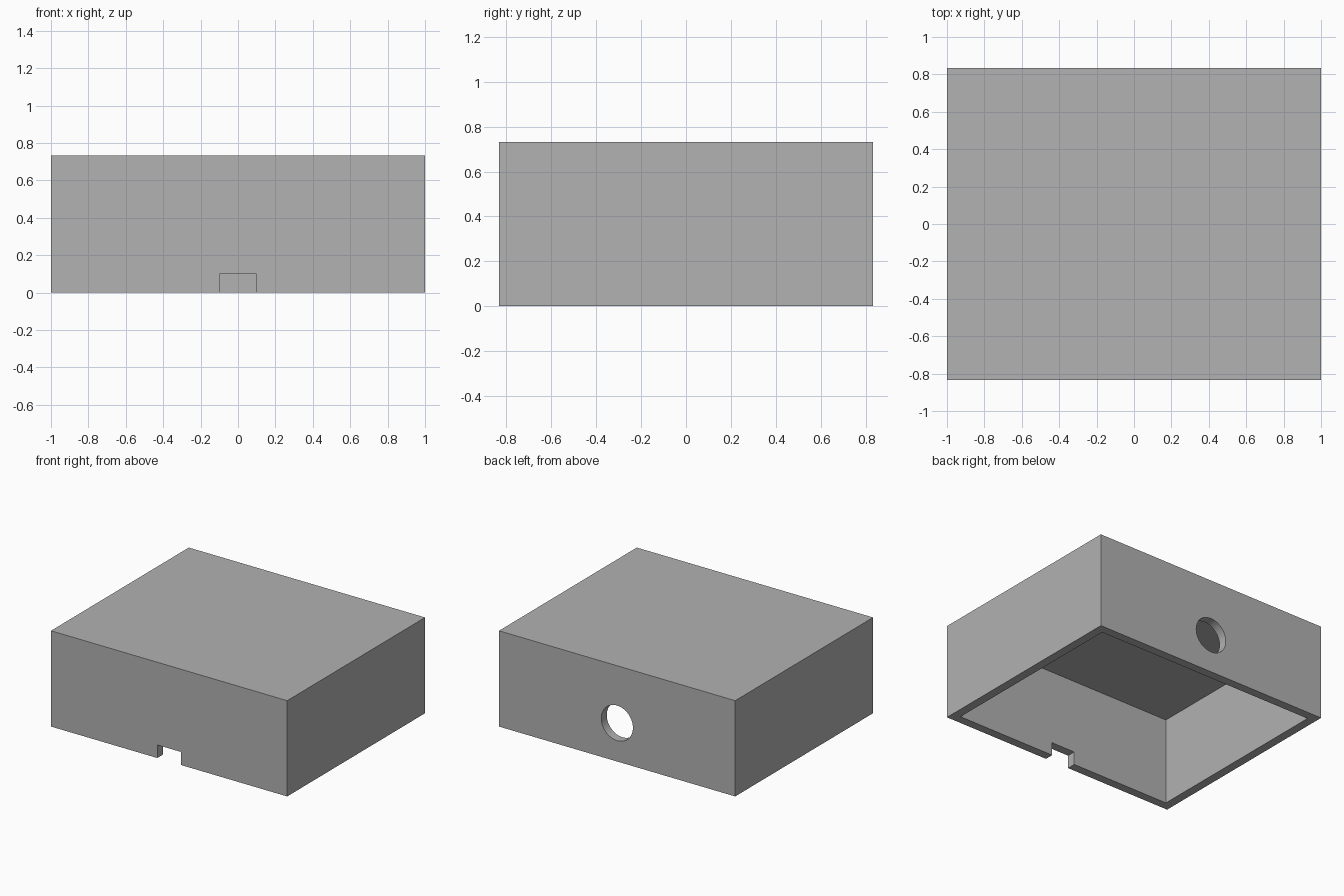
import bpy
from math import pi

default = bpy.data.objects.get("Cube")
if default:
    bpy.data.objects.remove(default, do_unlink=True)

# Overall sizes
WIDTH, DEPTH, HEIGHT = 2.0, 1.667, 0.733
WALL = 0.067

grey = bpy.data.materials.new("plain grey")
grey.use_nodes = True
colour = (0.445, 0.445, 0.445, 1)
grey.diffuse_color = colour
grey.node_tree.nodes["Principled BSDF"].inputs["Base Color"].default_value = colour


def box(name, size, centre):
    bpy.ops.mesh.primitive_cube_add(size=1, location=centre)
    ob = bpy.context.object
    ob.name = name
    ob.scale = size
    bpy.ops.object.transform_apply(location=True, rotation=True, scale=True)
    ob.data.materials.append(grey)
    return ob


def cut(target, cutter):
    mod = target.modifiers.new("cut", "BOOLEAN")
    mod.operation = "DIFFERENCE"
    mod.solver = "EXACT"
    mod.object = cutter
    bpy.context.view_layer.objects.active = target
    bpy.ops.object.modifier_apply(modifier=mod.name)
    bpy.data.objects.remove(cutter, do_unlink=True)


# Enclosure cover, open at the bottom
cover = box("enclosure_cover", (WIDTH, DEPTH, HEIGHT), (0, 0, HEIGHT / 2))
cut(cover, box("cavity", (WIDTH - 2 * WALL, DEPTH - 2 * WALL, HEIGHT),
               (0, 0, HEIGHT / 2 - WALL)))

# Cable notch in the lower edge of the front wall
cut(cover, box("notch", (0.2, 0.2, 0.2), (0, -DEPTH / 2, 0)))

# Round hole through the back wall
bpy.ops.mesh.primitive_cylinder_add(vertices=64, radius=0.134, depth=0.3,
                                    location=(0, DEPTH / 2, 0.294),
                                    rotation=(pi / 2, 0, 0))
hole = bpy.context.object
hole.name = "hole"
hole.data.materials.append(grey)
cut(cover, hole)

# Smooth the hole, keep the box edges sharp
bpy.ops.object.select_all(action="DESELECT")
cover.select_set(True)
bpy.context.view_layer.objects.active = cover
bpy.ops.object.shade_smooth_by_angle()
